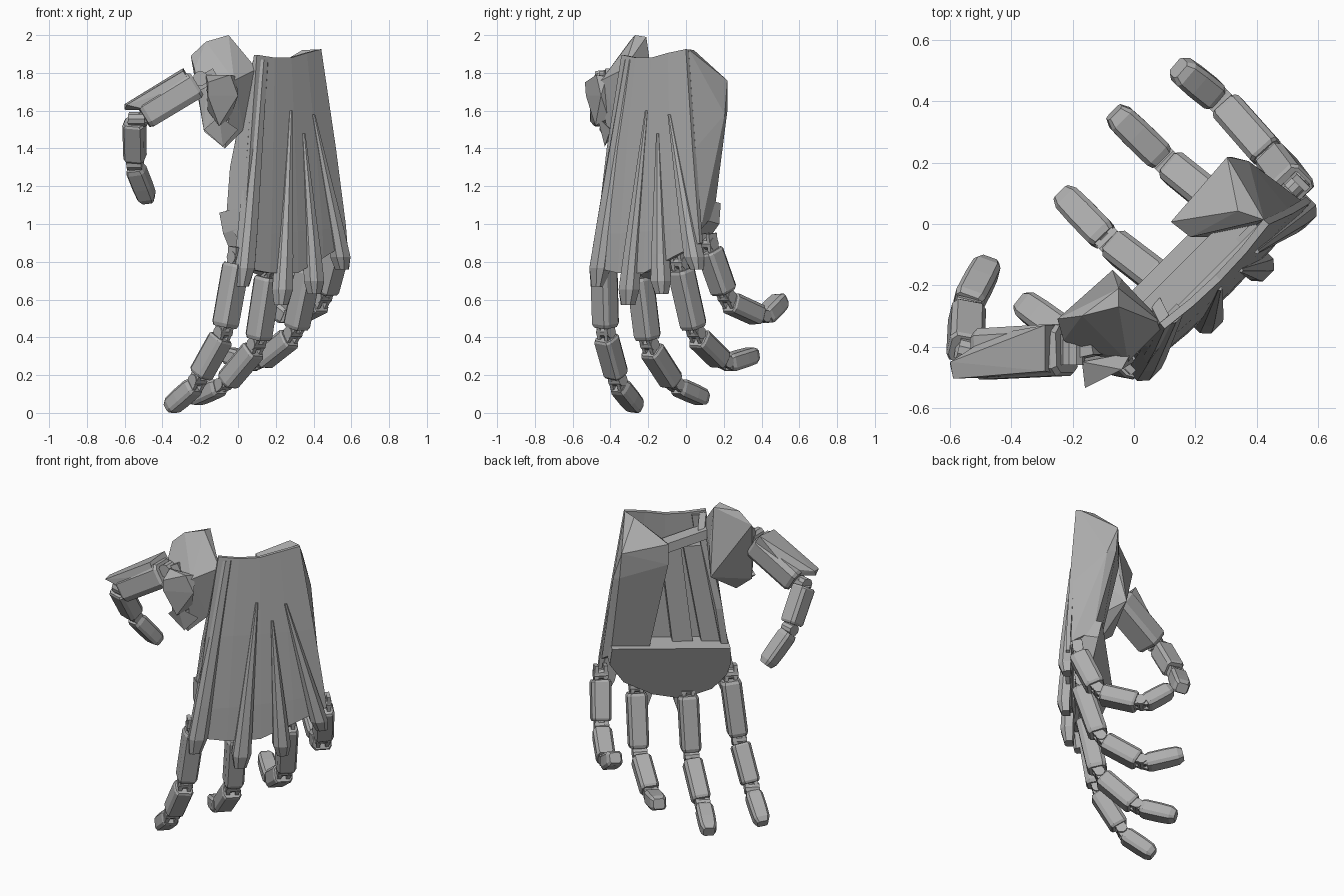
import bpy, bmesh, math
from mathutils import Vector

if "Cube" in bpy.data.objects:
    bpy.data.objects.remove(bpy.data.objects["Cube"], do_unlink=True)

GREY = (0.42, 0.42, 0.42, 1)
mat = bpy.data.materials.new("mid grey")
mat.use_nodes = True
mat.diffuse_color = GREY
mat.node_tree.nodes["Principled BSDF"].inputs["Base Color"].default_value = GREY
R = math.sqrt(0.5)
ACROSS = Vector((R, R, 0))


def P(u, n, z):
    """Hand frame (across, toward hand back, up) to world."""
    return Vector(((u + n) * R, (u - n) * R, z))


def finish(name, bm):
    bmesh.ops.recalc_face_normals(bm, faces=bm.faces)
    me = bpy.data.meshes.new(name)
    bm.to_mesh(me)
    bm.free()
    ob = bpy.data.objects.new(name, me)
    me.materials.append(mat)
    bpy.context.collection.objects.link(ob)
    return ob


def hull(name, pts):
    bm = bmesh.new()
    vs = [bm.verts.new(p) for p in pts]
    res = bmesh.ops.convex_hull(bm, input=vs)
    junk = [g for g in res["geom_interior"] if isinstance(g, bmesh.types.BMVert)]
    bmesh.ops.delete(bm, geom=junk, context="VERTS")
    bmesh.ops.dissolve_limit(bm, angle_limit=0.03, verts=bm.verts, edges=bm.edges)
    return finish(name, bm)


def loft(name, rings):
    bm = bmesh.new()
    rows = [[bm.verts.new(p) for p in r] for r in rings]
    k = len(rows[0])
    for a, b in zip(rows, rows[1:]):
        for i in range(k):
            bm.faces.new((a[i], a[(i + 1) % k], b[(i + 1) % k], b[i]))
    bm.faces.new(rows[0])
    bm.faces.new(rows[-1][::-1])
    return finish(name, bm)


def frame(a, b, side):
    d = (b - a).normalized()
    s = (side - d * side.dot(d)).normalized()
    return s, s.cross(d)


def segment(name, a, b, side, w, h, tip=False):
    """Chamfered, blunt-ended finger bone."""
    a, b = Vector(a), Vector(b)
    s, q = frame(a, b, side)
    outline = [(-.5, .32), (-.36, .5), (.36, .5), (.5, .32),
               (.5, -.3), (.38, -.5), (-.38, -.5), (-.5, -.3)]
    stations = [(0, .86), (.1, 1), (.55, 1), (.86, .94), (1, .66)] if tip else \
               [(0, .88), (.05, 1), (.94, .98), (1, .85)]
    loft(name, [[a.lerp(b, t) + s * (x * w * k) + q * (y * h * k) for x, y in outline]
                for t, k in stations])


def pin(name, c, side, r, w):
    """Hinge cylinder."""
    c, s = Vector(c), side.normalized()
    p = s.cross(Vector((0, 0, 1))).normalized()
    q = s.cross(p)
    ang = [math.tau * i / 10 for i in range(10)]
    loft(name, [[c + s * e + p * (r * math.cos(t)) + q * (r * math.sin(t)) for t in ang]
                for e in (-w / 2, w / 2)])


def link(name, a, b, side, w, h):
    """Plain neck between two bones."""
    a, b = Vector(a), Vector(b)
    d = (b - a).normalized()
    s, q = frame(a, b, side)
    loft(name, [[c + s * x * w + q * y * h for x, y in ((-.5, -.5), (.5, -.5), (.5, .5), (-.5, .5))]
                for c in (a - d * .02, b + d * .02)])


# Back-of-hand shell: slightly bowed sheet, flared toward the knuckles
rim = [1.895, 1.88, 1.88, 1.905, 1.925]
hem = [.77, .74, .74, .82, .90]
rows = [(rim, -.17, .31, .30, .318), ([1.4] * 5, -.25, .39, .33, .345),
        ([.95, .95, .96, .97, .99], -.31, .45, .345, .365), (hem, -.33, .46, .345, .37)]
bm = bmesh.new()
grid = []
for zs, ul, ur, ne, nm in rows:
    grid.append([bm.verts.new(P(ul + (ur - ul) * i / 4, ne + (nm - ne) * i * (4 - i) / 4, zs[i]))
                 for i in range(5)])
for a, b in zip(grid, grid[1:]):
    for i in range(4):
        bm.faces.new((a[i], a[i + 1], b[i + 1], b[i]))
shell = finish("back_shell", bm)
mod = shell.modifiers.new("thickness", "SOLIDIFY")
mod.thickness = .025
mod.offset = 0

# Tendon ridges: top (u, n, z), bottom (u, n, z), top width, bottom width
ridges = {
    "index": ((-.115, .312, 1.87), (-.315, .355, .67), .06, .115),
    "middle": ((.05, .342, 1.6), (-.055, .39, .57), .015, .115),
    "ring": ((.14, .348, 1.48), (.195, .388, .63), .015, .11),
    "little": ((.22, .342, 1.58), (.43, .36, .76), .015, .11)}
for name, (top, bot, w0, w1) in ridges.items():
    (u0, n0, z0), (u1, n1, z1) = top, bot
    rings = []
    for t, k, lift in ((0, 1, .012), (.75, 1, .042), (.92, 1, .045), (1, .6, .02)):
        u, n, z = u0 + (u1 - u0) * t, n0 + (n1 - n0) * t, z0 + (z1 - z0) * t
        w = (w0 + (w1 - w0) * t) * k
        rings.append([P(u + e * w, n + f, z) for e, f in
                      ((-.5, -.03), (-.5, lift * .4), (-.25, lift), (.25, lift), (.5, lift * .4), (.5, -.03))])
    loft(name + "_tendon_ridge", rings)

# Heel of the palm on the little-finger side
hull("palm_heel", [P(*c) for c in (
    (.27, .21, 1.92), (.31, .29, 1.925), (.09, .08, 1.79), (.37, .06, 1.76), (.10, .16, 1.78),
    (.41, .12, 1.58), (.39, .32, 1.4), (.19, .19, 1.05), (.41, .2, 1.05), (.21, .27, 1.05),
    (.44, .33, .97), (.09, .08, 1.66), (.38, .07, 1.6))])

# Thumb-side wall
wall = [(-.17, .29, 1.88), (-.15, .23, 1.8), (-.25, .19, 1.3), (-.29, .2, 1.02),
        (-.25, .32, 1.4), (-.31, .33, .9)]
hull("thumb_side_wall", [P(u + e, n, z) for u, n, z in wall for e in (0, .04)])

# Inner palm panel, ledge and slats
hull("inner_panel", [P(u, n, z) for u, z in ((-.15, 1.7), (.28, 1.7), (-.26, .95), (.38, .95))
                     for n in (.27, .29)])
hull("palm_ledge", [P(u, n, z - u * .3) for u in (-.16, .27) for n in (.2, .29) for z in (1.70, 1.76)])
for i, (u0, u1, w) in enumerate(((-.09, -.21, .065), (.05, -.03, .06))):
    hull("palm_slat_%d" % i, [P(u + e, n, z) for u, z in ((u0, 1.7), (u1, 1.0))
                              for e in (-w, w) for n in (.225, .28)])

# Knuckle pad with curved lower edge
pad = [(-.29, 1.06), (.41, 1.11), (.42, 1.0), (.33, .86), (.15, .75),
       (-.03, .70), (-.2, .76), (-.28, .86), (-.30, .95)]
loft("knuckle_pad", [[P(u, .15 + max(0, 1.06 - z) * .35, z) for u, z in pad],
                     [P(u, .32, z + .03) for u, z in pad]])

# Fingers: start and end of each bone
fingers = {
    "index": [((-.01, -.435, .79), (-.07, -.425, .455)), ((-.088, -.423, .40), (-.2, -.368, .20)),
              ((-.228, -.355, .145), (-.365, -.258, .025))],
    "middle": [((.158, -.243, .72), (.107, -.202, .39)), ((.085, -.183, .335), (-.058, -.073, .165)),
               ((-.095, -.045, .14), (-.235, .1, .075))],
    "ring": [((.372, -.027, .76), (.307, .043, .45)), ((.275, .066, .397), (.125, .187, .278)),
             ((.088, .217, .262), (-.065, .365, .31))],
    "little": [((.52, .125, .86), (.462, .203, .64)), ((.435, .232, .585), (.3, .385, .515)),
               ((.262, .417, .51), (.145, .51, .605))]}
for name, bones in fingers.items():
    for i, (a, b) in enumerate(bones):
        segment("%s_bone_%d" % (name, i + 1), a, b, ACROSS,
                (.118, .112, .1)[i], (.118, .108, .092)[i], i == 2)
        prev = Vector(bones[i - 1][1] if i else Vector(a) + Vector((.005, -.008, .07)))
        # forked hinge: two prongs around a pin
        for e in (-.027, .027):
            link("%s_prong_%d" % (name, i + 1), prev + ACROSS * e, Vector(a) + ACROSS * e, ACROSS, .022, .06)
        pin("%s_hinge_%d" % (name, i + 1), prev.lerp(Vector(a), .5), ACROSS, .032, .085)

# Thumb base block, outer hub plate and lower flap
hull("thumb_base", [
    (-.05, -.21, 1.99), (-.05, -.27, 2.0), (-.17, -.30, 1.965), (-.25, -.31, 1.89), (-.23, -.38, 1.82),
    (-.07, -.15, 1.57), (-.04, -.18, 1.75), (.1, -.33, 1.82), (-.02, -.45, 1.76), (-.07, -.41, 1.4),
    (-.18, -.41, 1.49), (.03, -.34, 1.5), (-.17, -.42, 1.7)])
hull("thumb_hub", [
    (-.16, -.535, 1.75), (-.16, -.53, 1.68), (-.04, -.475, 1.79), (0, -.45, 1.68), (-.17, -.45, 1.79),
    (-.16, -.43, 1.6), (-.1, -.48, 1.52), (-.01, -.42, 1.78), (-.04, -.41, 1.56)])
hull("thumb_flap", [
    (-.18, -.45, 1.5), (-.1, -.47, 1.57), (-.08, -.43, 1.41), (0, -.4, 1.5), (-.14, -.38, 1.5)])

# Thumb bones, with a long dorsal guard on the first
FWD = Vector((0, 1, 0))
SIDE = Vector((1, -.25, 0))
segment("thumb_bone_1", (-.22, -.41, 1.74), (-.5, -.425, 1.57), FWD, .17, .15)
hull("thumb_guard", [
    (-.29, -.33, 1.825), (-.29, -.48, 1.81), (-.25, -.33, 1.76), (-.25, -.49, 1.74), (-.6, -.45, 1.635),
    (-.59, -.505, 1.63), (-.6, -.46, 1.605), (-.46, -.5, 1.6), (-.46, -.36, 1.65), (-.44, -.36, 1.6)])
segment("thumb_bone_2", (-.55, -.41, 1.54), (-.545, -.29, 1.345), SIDE, .115, .11)
segment("thumb_bone_3", (-.545, -.262, 1.3), (-.475, -.13, 1.125), SIDE, .1, .09, True)
link("thumb_neck_1", (-.14, -.39, 1.78), (-.23, -.41, 1.73), FWD, .08, .07)
link("thumb_neck_2", (-.48, -.425, 1.58), (-.55, -.41, 1.53), FWD, .06, .06)
link("thumb_neck_3", (-.545, -.285, 1.335), (-.545, -.262, 1.3), SIDE, .055, .05)
pin("thumb_hinge_1", (-.2, -.41, 1.77), FWD, .04, .1)
pin("thumb_hinge_2", (-.53, -.42, 1.555), SIDE, .04, .09)
pin("thumb_hinge_3", (-.545, -.275, 1.32), SIDE, .035, .08)
